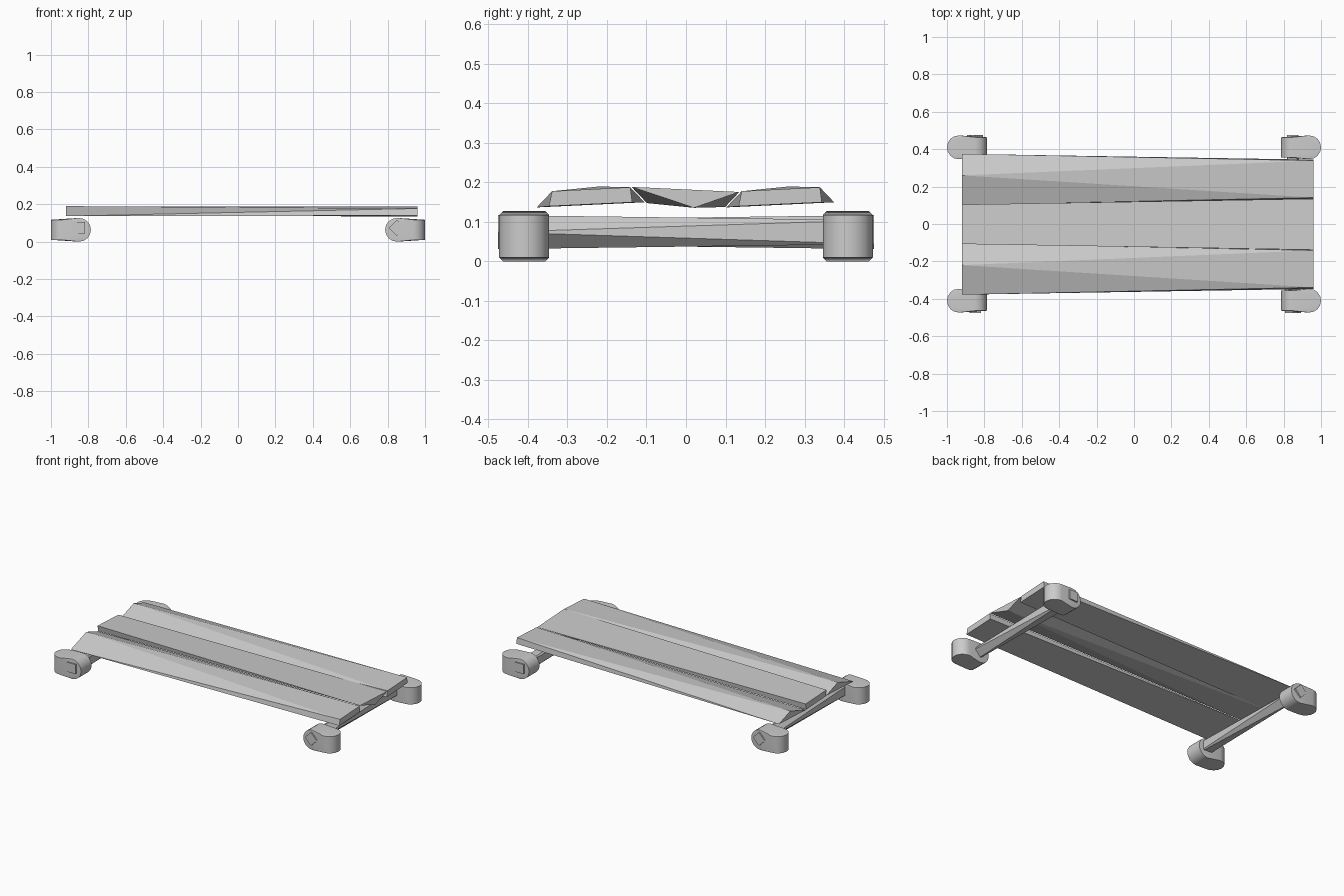
import bpy, bmesh
from math import sin, cos, pi, radians
from mathutils import Vector

if "Cube" in bpy.data.objects:
    bpy.data.objects.remove(bpy.data.objects["Cube"])


def finish(name, bm, smooth=False):
    bmesh.ops.recalc_face_normals(bm, faces=bm.faces)
    me = bpy.data.meshes.new(name)
    bm.to_mesh(me)
    bm.free()
    ob = bpy.data.objects.new(name, me)
    bpy.context.collection.objects.link(ob)
    if smooth:
        bpy.ops.object.select_all(action='DESELECT')
        ob.select_set(True)
        bpy.context.view_layer.objects.active = ob
        bpy.ops.object.shade_smooth_by_angle(angle=radians(35))
    return ob


def hull(name, pts, smooth=False):
    bm = bmesh.new()
    for p in pts:
        bm.verts.new(p)
    res = bmesh.ops.convex_hull(bm, input=bm.verts[:])
    junk = {v for v in bm.verts if not v.link_faces}
    bmesh.ops.delete(bm, geom=list(junk), context='VERTS')
    bmesh.ops.dissolve_limit(bm, angle_limit=radians(0.5),
                             verts=bm.verts[:], edges=bm.edges[:])
    return finish(name, bm, smooth)


# Wheels: an upright inner disc blended into a flat-lying outer disc
R, HALF, N = 0.0635, 0.0535, 16
for sx, xn in ((-1, "left"), (1, "right")):
    for sy, yn in ((-1, "front"), (1, "back")):
        pts = []
        for i in range(N):
            c, s = R * cos(2 * pi * i / N), R * sin(2 * pi * i / N)
            for h in (-HALF, HALF):
                pts.append((sx * 0.85 + c, sy * 0.41 + h, R + s))
                pts.append((sx * 0.9365 + c, sy * 0.41 + s, R + h))
        hull(f"wheel_{yn}_{xn}", pts, True)

# Axles: square bars twisted by an eighth turn, diamond end opposite per side
for sx, name in ((-1, "axle_left"), (1, "axle_right")):
    bm = bmesh.new()
    rings = []
    for y, turn in ((-0.476, 0.0), (0.476, pi / 4)):
        ring = []
        for k in range(4):
            a = k * pi / 2 + turn
            ring.append(bm.verts.new((sx * (0.849 + 0.043 * cos(a)), sx * y,
                                      0.074 + 0.043 * sin(a))))
        rings.append(ring)
    for k in range(4):
        j = (k + 1) % 4
        bm.faces.new((rings[0][k], rings[0][j], rings[1][j], rings[1][k]))
    bm.faces.new(rings[0])
    bm.faces.new(rings[1])
    bmesh.ops.triangulate(bm, faces=[f for f in bm.faces if len(f.verts) == 4])
    finish(name, bm)

# Deck planks: wedge-shaped end blending into a slab end, middle one flipped
WEDGE = [(-0.138, -0.026), (0.02, 0.027), (0.135, -0.013)]
SLAB = [(-0.099, 0.015), (0.099, 0.025), (-0.107, -0.023), (0.104, -0.013)]
for y0, flip, name in ((-0.24, 1, "plank_front"), (0, -1, "plank_middle"),
                       (0.24, 1, "plank_back")):
    pts = [(0.02 - flip * 0.94, y0 + y, 0.1625 + flip * z) for y, z in WEDGE]
    pts += [(0.02 + flip * 0.94, y0 + y, 0.1625 + flip * z) for y, z in SLAB]
    hull(name, pts)
